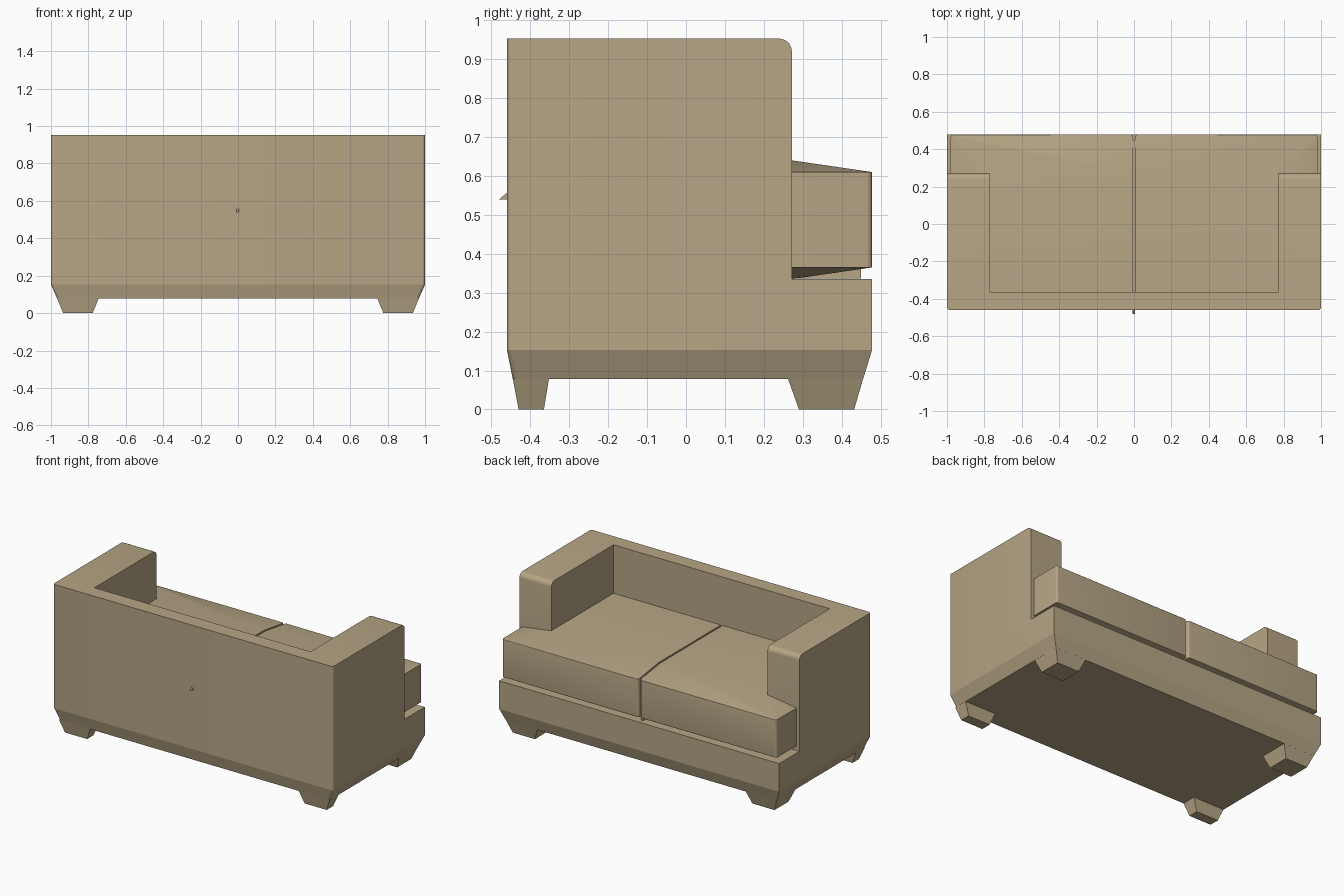
import bpy, bmesh

if "Cube" in bpy.data.objects:
    bpy.data.objects.remove(bpy.data.objects["Cube"])

mat = bpy.data.materials.new("tan fabric")
mat.diffuse_color = (0.47, 0.38, 0.235, 1)
mat.use_nodes = True
mat.node_tree.nodes["Principled BSDF"].inputs["Base Color"].default_value = mat.diffuse_color


def make(name, verts, faces, rounds=()):
    """Mesh from points; rounds = (edge test, radius, segments) bevels."""
    bm = bmesh.new()
    vs = [bm.verts.new(v) for v in verts]
    for f in faces:
        bm.faces.new([vs[i] for i in f])
    bmesh.ops.recalc_face_normals(bm, faces=bm.faces)
    for test, radius, segs in rounds:
        es = [e for e in bm.edges if test(e.verts[0].co, e.verts[1].co)]
        bmesh.ops.bevel(bm, geom=es, offset=radius, segments=segs,
                        profile=0.5, affect='EDGES')
    me = bpy.data.meshes.new(name)
    bm.to_mesh(me)
    bm.free()
    me.materials.append(mat)
    ob = bpy.data.objects.new(name, me)
    bpy.context.collection.objects.link(ob)
    bpy.context.view_layer.objects.active = ob
    ob.select_set(True)
    bpy.ops.object.shade_smooth_by_angle(angle=0.6)
    ob.select_set(False)
    return ob


def loft(name, low, high, rounds=()):
    """Solid between two matching outlines of 3D points."""
    n = len(low)
    sides = [(i, (i + 1) % n, n + (i + 1) % n, n + i) for i in range(n)]
    faces = sides + [tuple(range(n)), tuple(range(n, 2 * n))]
    return make(name, low + high, faces, rounds)


def rect(x0, x1, y0, y1, z):
    return [(x0, y0, z), (x1, y0, z), (x1, y1, z), (x0, y1, z)]


def upright(a, b):
    return abs(a.z - b.z) > 0.05


def rear_corner(a, b):
    return upright(a, b) and max(a.y, b.y) < -0.43 and min(abs(a.x), abs(b.x)) > 0.9


def arm_top_front(a, b):
    return min(a.z, b.z) > 0.94 and min(a.y, b.y) > 0.26


# back and arms as one U-shaped shell
u = [(-1, -.46), (1, -.46), (1, .272), (.772, .272), (.772, -.363),
     (-.772, -.363), (-.772, .272), (-1, .272)]
loft("back_and_arms", [(x, y, .335) for x, y in u], [(x, y, .953) for x, y in u],
     [(rear_corner, .015, 4), (arm_top_front, .033, 5)])

# base box and tapered skirt below it
loft("base", rect(-1, 1, -.46, .478, .153), rect(-1, 1, -.46, .478, .335),
     [(rear_corner, .015, 4)])
loft("skirt", rect(-.967, .967, -.445, .455, .078), rect(-1, 1, -.46, .478, .153),
     [(rear_corner, .015, 4)])

# tapered legs
for side, s in (("left", -1), ("right", 1)):
    for end, top, foot in (("back", (-.445, -.352), (-.43, -.365)),
                           ("front", (.262, .455), (.29, .432))):
        loft(f"{side}_{end}_leg",
             rect(s * .777, s * .935, *foot, 0),
             rect(s * .745, s * .967, *top, .079))


# T-shaped seat cushions that thin out toward the front and outer edges
def cushion_corner(a, b):
    return upright(a, b) and min(a.y, b.y) > 0.4


def cushion_rim(a, b):
    return min(a.y, b.y) > 0.44 and abs(a.z - b.z) < .03 and abs(a.x - b.x) > .3


for side, s in (("left", -1), ("right", 1)):
    plan = [(.006, -.363, 0), (.772, -.363, 0), (.772, .272, 0),
            (.98, .272, .03), (.98, .478, .03), (.006, .478, .03), (.006, .272, 0)]
    low = [(s * x, y, .335 + d) for x, y, d in plan]
    high = [(s * x, y, .64 - d) for x, y, d in plan]
    n = len(plan)
    faces = [(i, (i + 1) % n, n + (i + 1) % n, n + i) for i in range(n)]
    for o in (0, n):
        faces += [(o, o + 1, o + 2, o + 6), (o + 2, o + 3, o + 4),
                  (o + 2, o + 4, o + 5, o + 6)]
    make(f"{side}_seat_cushion", low + high, faces,
         [(cushion_corner, .014, 4), (cushion_rim, .005, 2)])

# filler strip at the bottom of the gap between the cushions
loft("cushion_gap_filler", rect(-.008, .008, -.363, .45, .336),
     rect(-.008, .008, -.363, .45, .612))

# tiny wedge poking out of the back
prof = [(-.45, .54), (-.48, .54), (-.46, .557), (-.45, .557)]
loft("back_tab", [(-.007, y, z) for y, z in prof], [(.005, y, z) for y, z in prof])
